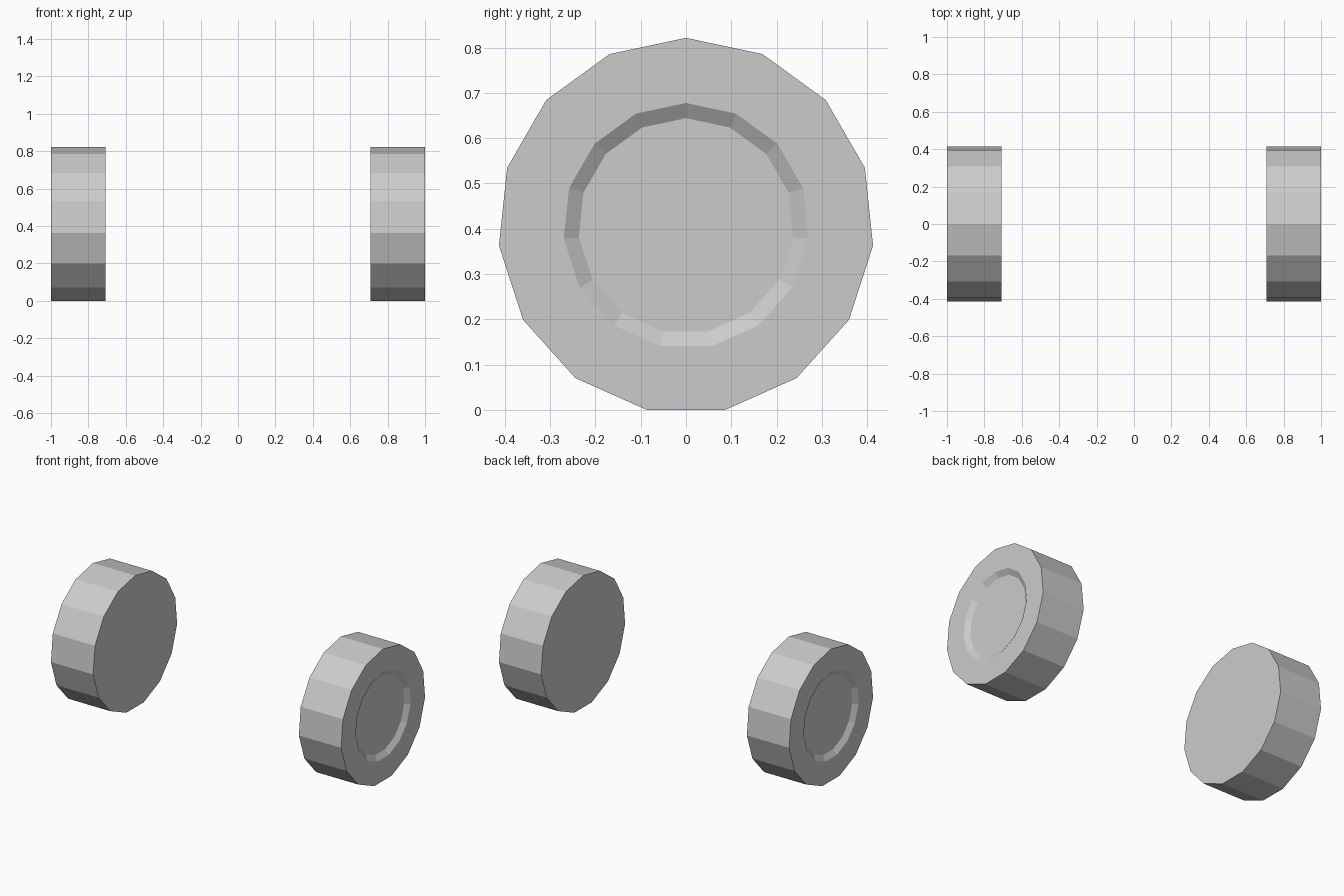
import bpy, bmesh
from math import sin, cos, pi

if "Cube" in bpy.data.objects:
    bpy.data.objects.remove(bpy.data.objects["Cube"])

SIDES = 15
R = 0.4153
AXLE_Z = R * cos(pi / SIDES)   # flat side rests on the ground

# (x, radius) stations: inner face, outer rim, hub recess edge, recess floor
PROFILE = [(0.709, R), (1.0, R), (1.0, 0.2715), (0.979, 0.238)]


def make_wheel(name, side):
    bm = bmesh.new()
    rings = []
    for x, r in PROFILE:
        rings.append([bm.verts.new((side * x,
                                    r * sin(2 * pi * i / SIDES),
                                    AXLE_Z + r * cos(2 * pi * i / SIDES)))
                      for i in range(SIDES)])
    # tread, sidewall and recess wall
    for a, b in zip(rings, rings[1:]):
        for i in range(SIDES):
            j = (i + 1) % SIDES
            bm.faces.new((a[i], a[j], b[j], b[i]))
    # flat inner face and recess floor
    bm.faces.new(rings[0])
    bm.faces.new(rings[-1])
    bmesh.ops.recalc_face_normals(bm, faces=bm.faces)
    mesh = bpy.data.meshes.new(name)
    bm.to_mesh(mesh)
    bm.free()
    bpy.context.collection.objects.link(bpy.data.objects.new(name, mesh))


make_wheel("right_wheel", 1)
make_wheel("left_wheel", -1)
